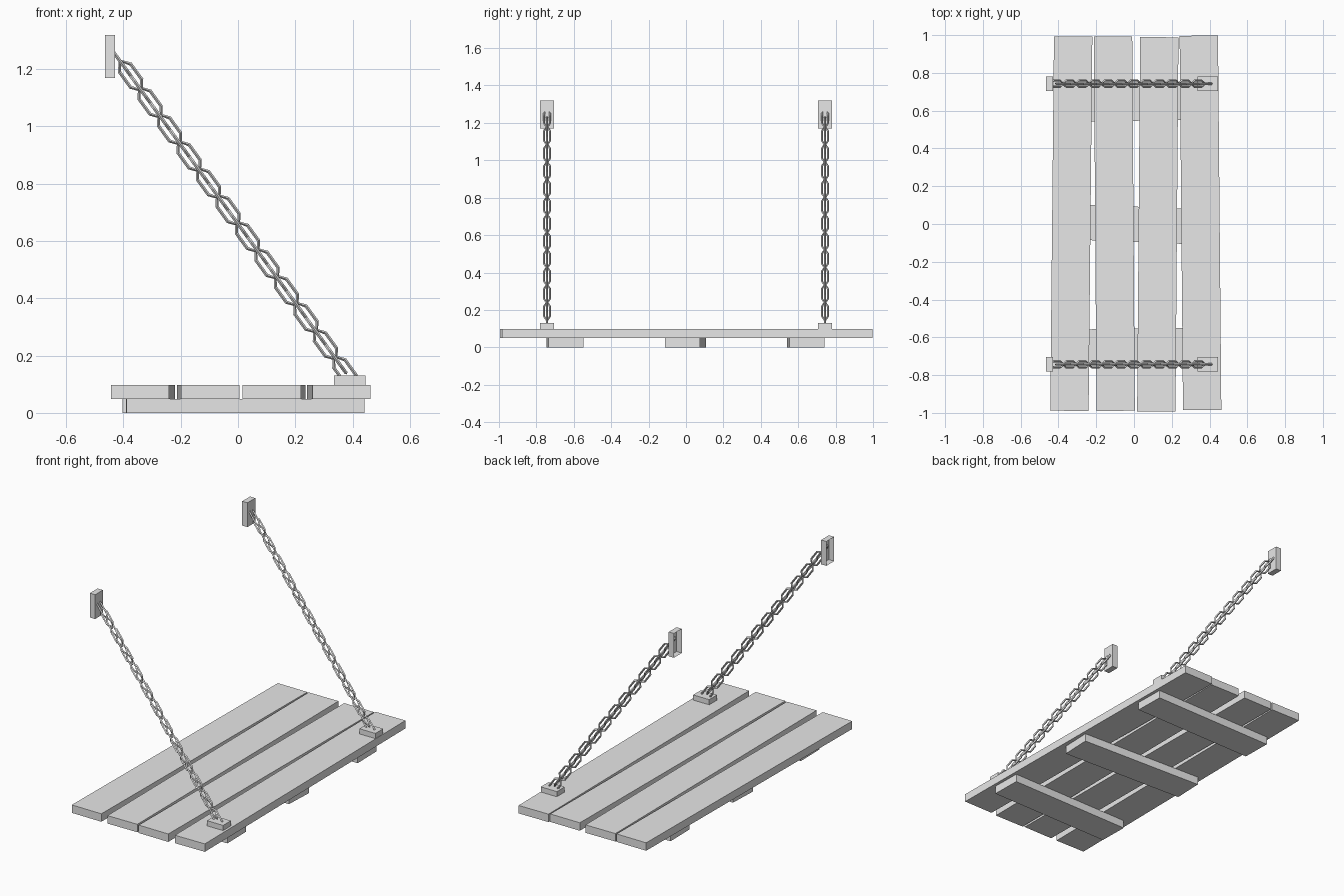
import bpy, bmesh, math
from mathutils import Matrix, Vector

cube = bpy.data.objects.get("Cube")
if cube:
    bpy.data.objects.remove(cube)

grey = bpy.data.materials.new("plain_grey")
grey.use_nodes = True
grey.diffuse_color = (0.8, 0.8, 0.8, 1)
grey.node_tree.nodes["Principled BSDF"].inputs["Base Color"].default_value = (0.8, 0.8, 0.8, 1)


def add_object(name, mesh):
    mesh.materials.clear()
    mesh.materials.append(grey)
    obj = bpy.data.objects.new(name, mesh)
    bpy.context.collection.objects.link(obj)
    return obj


def box(name, size, center, turn=0.0, open_side=None):
    """Box turned about z, optionally without the face on one side."""
    bm = bmesh.new()
    bmesh.ops.create_cube(bm, size=1)
    if open_side:
        gone = [f for f in bm.faces if f.normal.dot(Vector(open_side)) > 0.9]
        bmesh.ops.delete(bm, geom=gone, context="FACES_ONLY")
    bm.transform(Matrix.Translation(center) @ Matrix.Rotation(turn, 4, "Z")
                 @ Matrix.Diagonal((*size, 1)))
    mesh = bpy.data.meshes.new(name)
    bm.to_mesh(mesh)
    bm.free()
    return add_object(name, mesh)


# Deck planks: centre x, centre y, sideways drift from front end to back end
planks = [(-0.332, 0.002, 0.02), (-0.104, 0.002, -0.014),
          (0.126, -0.002, 0.016), (0.352, 0.006, -0.018)]
for i, (x, y, drift) in enumerate(planks):
    box(f"plank_{i + 1}", (0.203, 1.982, 0.049), (x, y, 0.0735), -math.atan(drift / 2))

# Cross beams under the deck: centre x, centre y, turn
beams = [(0.025, -0.647, 0.015), (0.015, -0.002, -0.04), (0.013, 0.64, 0.017)]
for i, (x, y, turn) in enumerate(beams):
    box(f"cross_beam_{i + 1}", (0.83, 0.187, 0.049), (x, y, 0.0245), turn)


def link_mesh(length, half_width, wire):
    """Closed six-sided wire loop lying in its local xy plane."""
    curve = bpy.data.curves.new("link_path", "CURVE")
    curve.dimensions = "3D"
    curve.bevel_depth = wire
    curve.bevel_resolution = 0
    spline = curve.splines.new("POLY")
    h, q, w = length / 2, length / 4, half_width
    points = [(h, 0), (q, w), (-q, w), (-h, 0), (-q, -w), (q, -w)]
    spline.points.add(len(points) - 1)
    for p, (x, y) in zip(spline.points, points):
        p.co = (x, y, 0, 1)
    spline.use_cyclic_u = True
    spline.use_smooth = False
    temp = bpy.data.objects.new("link_path", curve)
    bpy.context.collection.objects.link(temp)
    graph = bpy.context.evaluated_depsgraph_get()
    mesh = bpy.data.meshes.new_from_object(temp.evaluated_get(graph))
    bpy.data.objects.remove(temp)
    bpy.data.curves.remove(curve)
    return mesh


# Chain direction, running from the wall down to the deck
slope = 1.38
along = Vector((1, 0, -slope)).normalized()
side = Vector((0, 1, 0))
up = along.cross(side)
upright_link = link_mesh(0.13, 0.024, 0.006)
flat_link = link_mesh(0.13, 0.016, 0.006)


def frame(x_axis, y_axis, origin):
    m = Matrix((x_axis, y_axis, x_axis.cross(y_axis))).transposed().to_4x4()
    return Matrix.Translation(origin) @ m


# Chains with their mounting blocks on both sides
for label, y in (("front", -0.743), ("back", 0.743)):
    bm = bmesh.new()
    for k in range(24):
        x = -0.409 + 0.034 * k
        mesh = (upright_link if k % 2 else flat_link).copy()
        mesh.transform(frame(along, up if k % 2 else side, (x, y, 0.66 - slope * x)))
        bm.from_mesh(mesh)
        bpy.data.meshes.remove(mesh)
    chain = bpy.data.meshes.new(f"{label}_chain")
    bm.to_mesh(chain)
    bm.free()
    add_object(f"{label}_chain", chain)
    box(f"{label}_deck_block", (0.11, 0.076, 0.032), (0.39, y, 0.114))
    box(f"{label}_wall_block", (0.036, 0.076, 0.15), (-0.447, y, 1.245), open_side=(-1, 0, 0))

for mesh in (upright_link, flat_link):
    bpy.data.meshes.remove(mesh)
